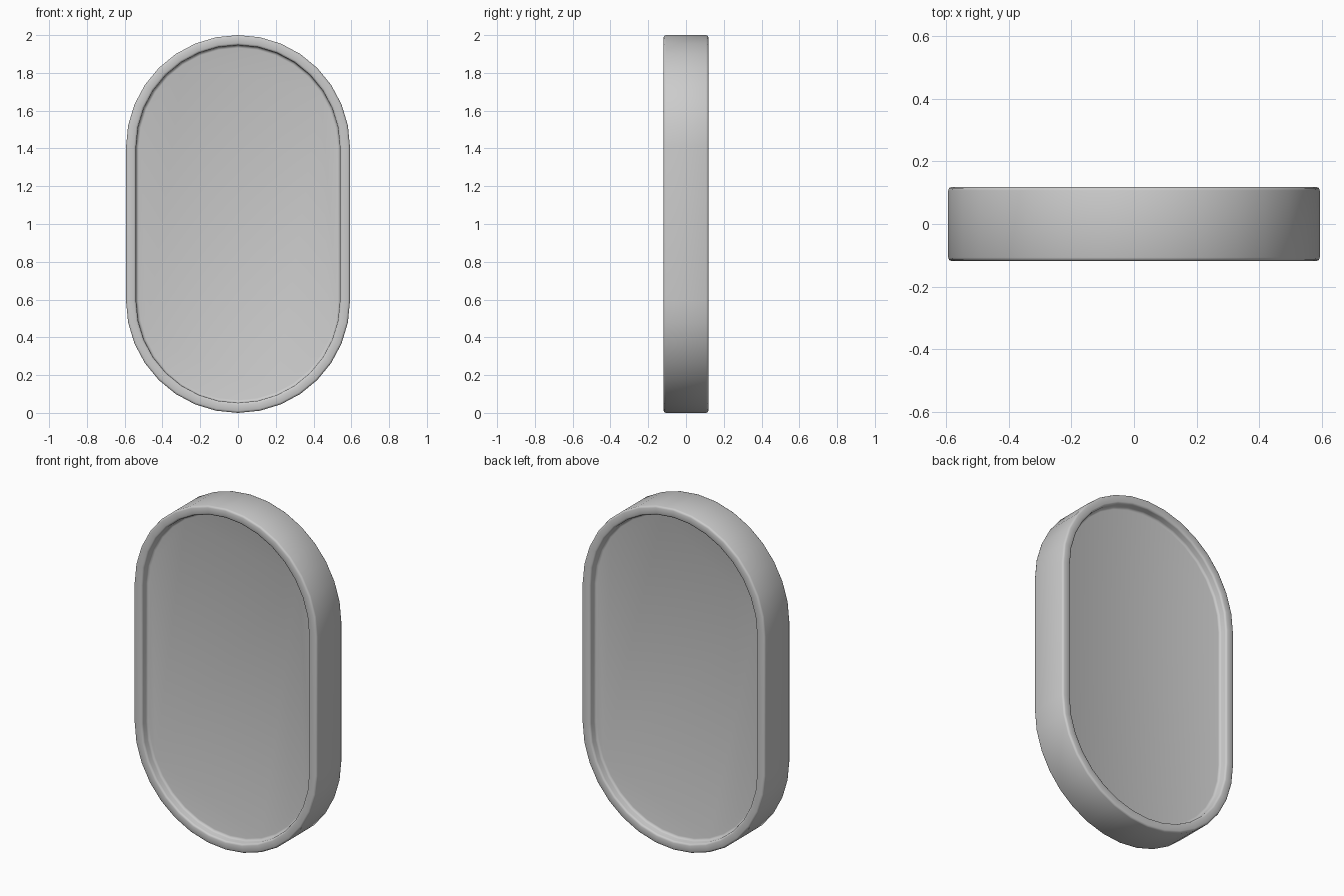
import bpy
import bmesh
import math

cube = bpy.data.objects.get("Cube")
if cube:
    bpy.data.objects.remove(cube, do_unlink=True)

grey = bpy.data.materials.new("plain grey")
grey.use_nodes = True
colour = (0.6, 0.6, 0.6, 1)
grey.diffuse_color = colour
grey.node_tree.nodes["Principled BSDF"].inputs["Base Color"].default_value = colour

RADIUS = 0.593      # outer radius of the rounded ends
STEPS = 16          # segments in each rounded end


def stadium(bm, inset, y):
    """Upright ring with straight sides and half-round ends."""
    r = RADIUS - inset
    ring = []
    for end in (0, 1):
        centre = 2 - RADIUS if end == 0 else RADIUS
        for i in range(STEPS + 1):
            a = math.pi * (end + i / STEPS)
            ring.append(bm.verts.new((r * math.cos(a), y, centre + r * math.sin(a))))
    return ring


# Half section from the outer wall, over the rounded rim, down to the panel
half = [(0, 0.107), (0.003, 0.115), (0.011, 0.118), (0.042, 0.118),
        (0.05, 0.115), (0.053, 0.107), (0.054, 0.082), (0.058, 0.073), (0.068, 0.07)]
section = [(d, y) for d, y in reversed(half)] + [(d, -y) for d, y in half]

# Rim and both recessed panels as one closed body
bm = bmesh.new()
rings = [stadium(bm, d, y) for d, y in section]
count = len(rings[0])
for a, b in zip(rings, rings[1:]):
    for i in range(count):
        j = (i + 1) % count
        bm.faces.new((a[i], a[j], b[j], b[i]))
bm.faces.new(rings[0])
bm.faces.new(rings[-1])
bmesh.ops.recalc_face_normals(bm, faces=bm.faces)

mesh = bpy.data.meshes.new("recessed_panel")
bm.to_mesh(mesh)
bm.free()
mesh.materials.append(grey)
panel = bpy.data.objects.new("recessed_panel", mesh)
bpy.context.collection.objects.link(panel)

# Smooth shading
bpy.ops.object.select_all(action="DESELECT")
panel.select_set(True)
bpy.context.view_layer.objects.active = panel
bpy.ops.object.shade_smooth_by_angle(angle=math.radians(50))
